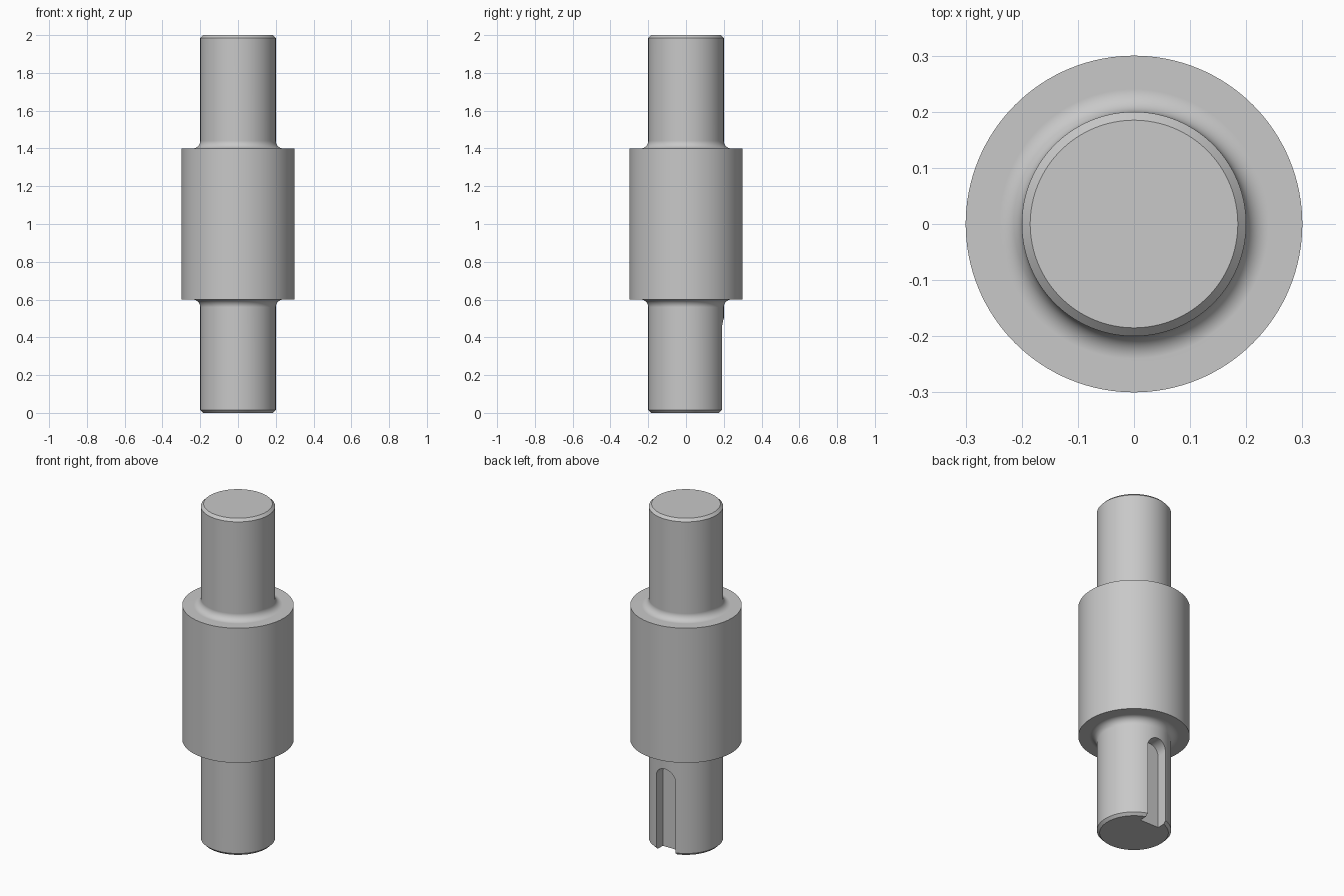
import bpy, bmesh, math
from mathutils import Matrix, Vector

cube = bpy.data.objects.get("Cube")
if cube:
    bpy.data.objects.remove(cube, do_unlink=True)

HEIGHT, SHAFT_R, COLLAR_R = 2.0, 0.2, 0.3
COLLAR_LOW, COLLAR_HIGH = 0.6, 1.4
CHAMFER, FILLET = 0.015, 0.04
SLOT_HALF, SLOT_TOP, SLOT_FLOOR = 0.0625, 0.5, 0.128

steel = bpy.data.materials.new("steel grey")
steel.use_nodes = True
grey = (0.58, 0.58, 0.58, 1)
steel.diffuse_color = grey
steel.node_tree.nodes["Principled BSDF"].inputs["Base Color"].default_value = grey


def make_object(name, bm):
    bmesh.ops.recalc_face_normals(bm, faces=bm.faces)
    mesh = bpy.data.meshes.new(name)
    bm.to_mesh(mesh)
    bm.free()
    mesh.materials.append(steel)
    obj = bpy.data.objects.new(name, mesh)
    bpy.context.collection.objects.link(obj)
    return obj


def lathe(name, profile, steps=128):
    """Revolve (radius, height) points about the z axis."""
    bm = bmesh.new()
    verts = [bm.verts.new((r, 0, z)) for r, z in profile]
    edges = [bm.edges.new(pair) for pair in zip(verts, verts[1:])]
    bmesh.ops.spin(bm, geom=verts + edges, axis=(0, 0, 1), cent=(0, 0, 0),
                   angle=math.tau, steps=steps)
    bmesh.ops.remove_doubles(bm, verts=bm.verts, dist=1e-5)
    # Close both ends with a single flat cap
    rims = [e for e in bm.edges if e.is_boundary]
    bmesh.ops.holes_fill(bm, edges=rims, sides=0)
    return make_object(name, bm)


# Stepped shaft: lower half profile, mirrored about mid-height
lower = [(SHAFT_R - CHAMFER, 0), (SHAFT_R, CHAMFER)]
for i in range(11):
    a = math.pi / 2 * i / 10
    lower.append((SHAFT_R + FILLET * (1 - math.cos(a)),
                  COLLAR_LOW - FILLET * (1 - math.sin(a))))
lower.append((COLLAR_R, COLLAR_LOW))
upper = [(r, HEIGHT - z) for r, z in reversed(lower)]
shaft = lathe("stepped_shaft", lower + upper)

# Keyway cutter: open at the bottom, rounded at the top, on the back
bm = bmesh.new()
outline = [(SLOT_HALF, -0.1)]
for i in range(25):
    a = math.pi * i / 24
    outline.append((SLOT_HALF * math.cos(a),
                    SLOT_TOP - SLOT_HALF + SLOT_HALF * math.sin(a)))
outline.append((-SLOT_HALF, -0.1))
face = bm.faces.new([bm.verts.new((x, SLOT_FLOOR, z)) for x, z in outline])
out = bmesh.ops.extrude_face_region(bm, geom=[face])
moved = [v for v in out["geom"] if isinstance(v, bmesh.types.BMVert)]
bmesh.ops.translate(bm, verts=moved, vec=(0, 0.2, 0))
cutter = make_object("keyway_cutter", bm)
cutter.hide_render = True

# Cut the keyway, then drop the cutter
cut = shaft.modifiers.new("keyway", 'BOOLEAN')
cut.operation = 'DIFFERENCE'
cut.solver = 'EXACT'
cut.object = cutter
bpy.ops.object.select_all(action='DESELECT')
bpy.context.view_layer.objects.active = shaft
shaft.select_set(True)
bpy.ops.object.modifier_apply(modifier=cut.name)
bpy.data.objects.remove(cutter, do_unlink=True)

# Smooth round surfaces with crisp edges
bpy.ops.object.shade_smooth_by_angle(angle=math.radians(25))
weighted = shaft.modifiers.new("weighted normals", 'WEIGHTED_NORMAL')
weighted.keep_sharp = True
